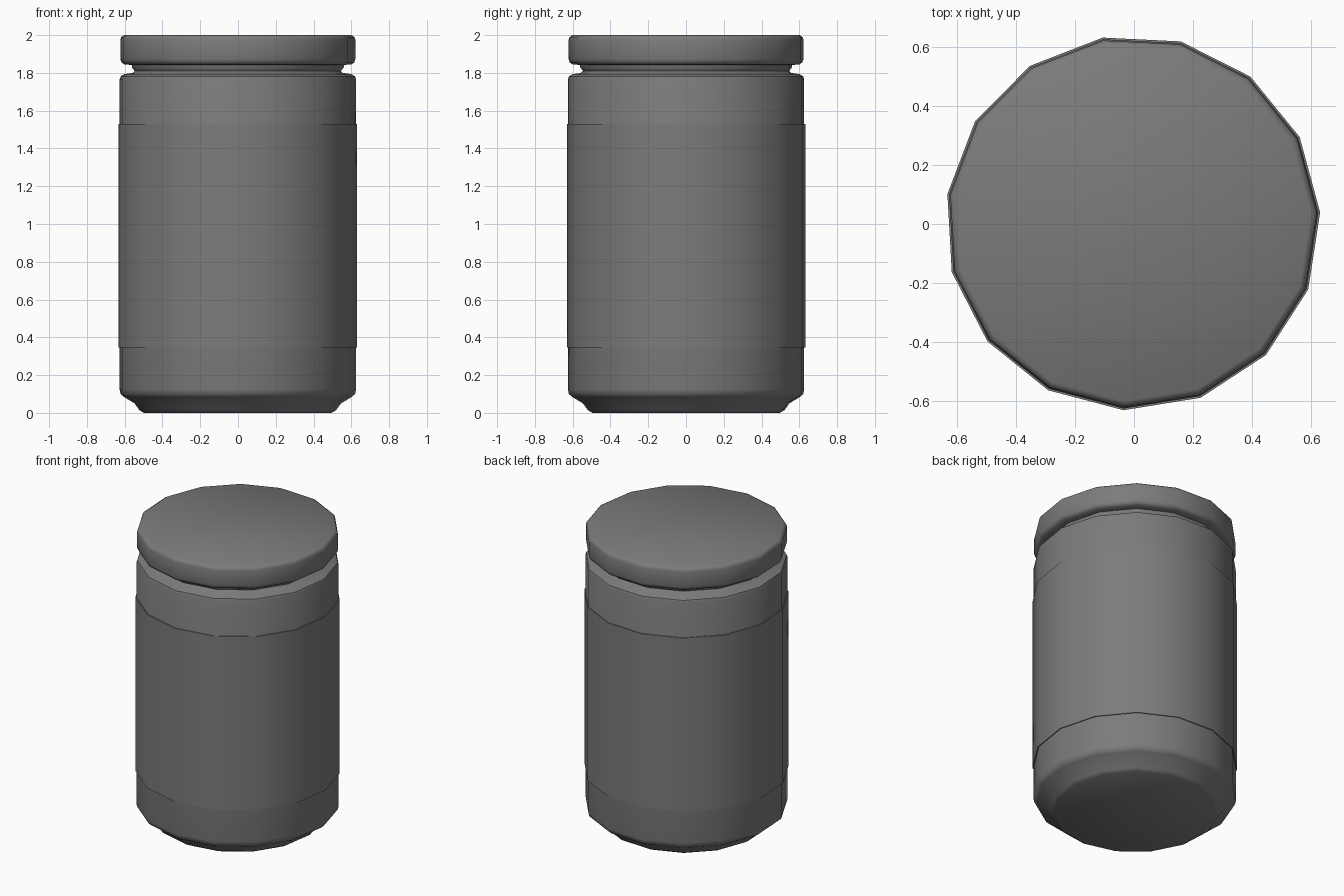
import bpy, bmesh, math

cube = bpy.data.objects.get("Cube")
if cube:
    bpy.data.objects.remove(cube, do_unlink=True)

SIDES = 15
TURN = math.radians(3.2)
CENTRE = (-0.004, 0.004)

grey = bpy.data.materials.new("matte_grey")
grey.use_nodes = True
colour = (0.2, 0.2, 0.2, 1.0)
grey.diffuse_color = colour
grey.node_tree.nodes["Principled BSDF"].inputs["Base Color"].default_value = colour


def lathe(name, profile, capped=True):
    """Revolve (radius, height) points; cap the ends or close the section into a sleeve."""
    bm = bmesh.new()
    rings = []
    for radius, z in profile:
        ring = []
        for i in range(SIDES):
            a = TURN + math.tau * i / SIDES
            ring.append(bm.verts.new((CENTRE[0] + radius * math.cos(a),
                                      CENTRE[1] + radius * math.sin(a), z)))
        rings.append(ring)
    pairs = list(zip(rings, rings[1:]))
    if capped:
        bm.faces.new(rings[0][::-1])
        bm.faces.new(rings[-1])
    else:
        pairs.append((rings[-1], rings[0]))
    for low, high in pairs:
        for i in range(SIDES):
            j = (i + 1) % SIDES
            bm.faces.new((low[i], low[j], high[j], high[i]))
    bmesh.ops.recalc_face_normals(bm, faces=bm.faces[:])
    mesh = bpy.data.meshes.new(name)
    bm.to_mesh(mesh)
    bm.free()
    mesh.materials.append(grey)
    obj = bpy.data.objects.new(name, mesh)
    bpy.context.collection.objects.link(obj)
    bpy.ops.object.select_all(action='DESELECT')
    obj.select_set(True)
    bpy.context.view_layer.objects.active = obj
    bpy.ops.object.shade_smooth_by_angle(angle=math.radians(40))
    return obj


# Jar with a stepped foot, straight wall, rounded shoulder and neck
lathe("jar_body", [
    (0.50, 0.0), (0.525, 0.015), (0.55, 0.05), (0.608, 0.085),
    (0.625, 0.1), (0.63, 0.125), (0.63, 1.765), (0.624, 1.782),
    (0.605, 1.793), (0.56, 1.8), (0.55, 1.81), (0.565, 1.83), (0.565, 1.86)])

# Wrapped label sleeve
lathe("label", [(0.628, 0.345), (0.636, 0.345), (0.636, 1.53), (0.628, 1.53)],
      capped=False)

# Screw lid with rounded edges
lathe("lid", [
    (0.565, 1.842), (0.605, 1.845), (0.62, 1.855), (0.626, 1.872),
    (0.626, 1.975), (0.621, 1.99), (0.605, 2.0)])
